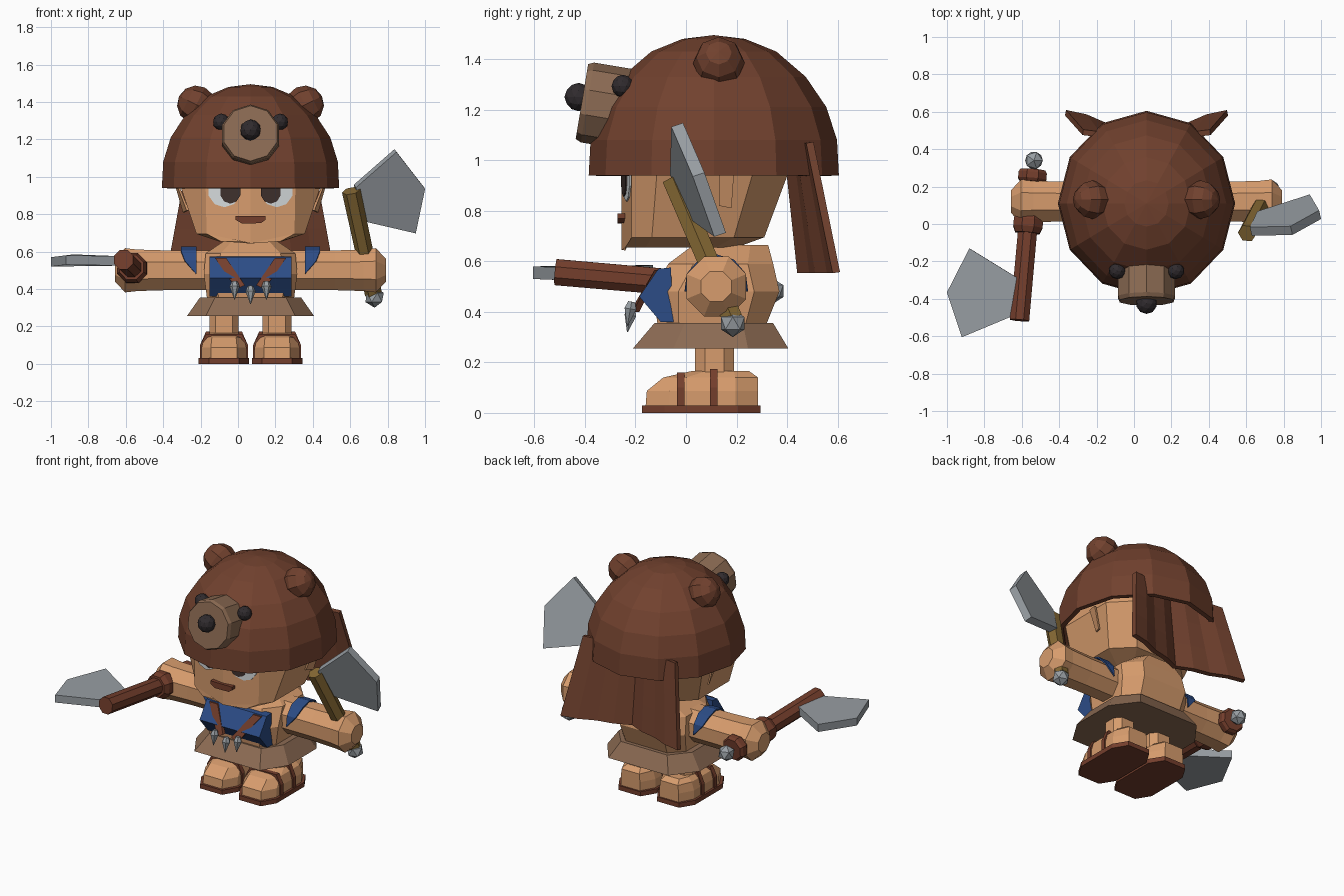
import bpy, bmesh, math
from mathutils import Vector as V

cube = bpy.data.objects.get("Cube")
if cube:
    bpy.data.objects.remove(cube)

CX = 0.067  # body centre line


def material(name, r, g, b):
    m = bpy.data.materials.new(name)
    m.use_nodes = True
    lin = [((c / 255 + 0.055) / 1.055) ** 2.4 for c in (r, g, b)] + [1]
    m.diffuse_color = lin
    m.node_tree.nodes["Principled BSDF"].inputs["Base Color"].default_value = lin
    return m


FUR = material("fur brown", 113, 65, 46)
LEATHER = material("leather red brown", 116, 62, 44)
SKIN = material("skin", 215, 156, 109)
TAN = material("tan hide", 140, 107, 83)
BLUE = material("blue cloth", 44, 76, 134)
DARK = material("near black", 48, 43, 46)
WHITE = material("eye white", 212, 217, 219)
STEEL = material("steel", 152, 158, 163)
WOOD = material("yellow wood", 134, 105, 52)
PUPIL = material("dark brown", 62, 48, 45)


def finish(name, bm, mat):
    bmesh.ops.remove_doubles(bm, verts=bm.verts, dist=1e-5)
    bmesh.ops.recalc_face_normals(bm, faces=bm.faces)
    me = bpy.data.meshes.new(name)
    bm.to_mesh(me)
    bm.free()
    me.materials.append(mat)
    ob = bpy.data.objects.new(name, me)
    bpy.context.collection.objects.link(ob)
    return ob


def loft(name, rings, mat, caps=True, closed=True):
    """Skin a list of point rings."""
    bm = bmesh.new()
    rows = [[bm.verts.new(p) for p in ring] for ring in rings]
    n = len(rows[0])
    for a, b in zip(rows, rows[1:]):
        for i in range(n if closed else n - 1):
            j = (i + 1) % n
            bm.faces.new((a[i], a[j], b[j], b[i]))
    if caps:
        bm.faces.new(rows[0])
        bm.faces.new(rows[-1])
    return finish(name, bm, mat)


def prism(name, pts, offset, mat):
    pts = [V(p) for p in pts]
    return loft(name, [pts, [p + V(offset) for p in pts]], mat)


def rod(name, p0, p1, stations, mat, n=8):
    """Round bar from p0 to p1; stations are (fraction, radius)."""
    p0, p1 = V(p0), V(p1)
    d = (p1 - p0).normalized()
    u = d.cross(V((0, 0, 1)) if abs(d.z) < 0.9 else V((1, 0, 0))).normalized()
    w = d.cross(u)
    turn = [2 * math.pi * (i + 0.5) / n for i in range(n)]
    return loft(name, [[p0.lerp(p1, t) + (u * math.cos(a) + w * math.sin(a)) * r for a in turn]
                       for t, r in stations], mat)


def ball(name, at, r, mat, sub=2, axis=None):
    bm = bmesh.new()
    if axis:
        bmesh.ops.create_uvsphere(bm, u_segments=8, v_segments=6, radius=r)
        bmesh.ops.transform(bm, matrix=V(axis).to_track_quat('Z', 'Y').to_matrix().to_4x4(), verts=bm.verts)
    else:
        bmesh.ops.create_icosphere(bm, subdivisions=sub, radius=r)
    bmesh.ops.translate(bm, verts=bm.verts, vec=at)
    return finish(name, bm, mat)


def plan(z, hw, y0, y1, fw, bw, dy, x=CX, drop=0, bow=0):
    """Horizontal chamfered ring with a middle point at the front."""
    half = [(fw, y0 + bow), (hw, y0 + dy), (hw, y1 - dy), (bw, y1)]
    return ([V((x, y0, z - drop))] + [V((x + a, b, z)) for a, b in half]
            + [V((x - a, b, z)) for a, b in reversed(half)])


def thicken(ob, t, offset=-1):
    m = ob.modifiers.new("thickness", 'SOLIDIFY')
    m.thickness, m.offset = t, offset


# Head
loft("head", [plan(.655, .17, -.24, .2, .16, .1, .08, drop=.012),
              plan(.695, .29, -.255, .31, .235, .17, .12, drop=.05, bow=.04),
              plan(.95, .375, -.255, .405, .24, .24, .14, bow=.04),
              plan(1.2, .3, -.2, .36, .2, .2, .14, bow=.03)], SKIN)


# Face plates follow the two front planes of the head
def face_plate(name, s, x, z, rx, rz, mat, lift):
    pts = []
    for i in range(10):
        a = 2 * math.pi * (i + .5) / 10
        px = x + rx * math.cos(a)
        pts.append((CX + s * px, -.255 + px / 6 - lift, z + rz * math.sin(a)))
    prism(name, pts, (0, .008, 0), mat)


for s in (-1, 1):
    face_plate("eye", s, .14, .925, .088, .088, WHITE, .006)
    face_plate("pupil", s, .108, .92, .056, .064, PUPIL, .011)
    # Side ear
    prism("ear", [(CX + s * .33, .13, .82), (CX + s * .35, .18, .81),
                  (CX + s * .39, .19, .95), (CX + s * .38, .13, .95)], (s * .012, 0, 0), SKIN)
prism("mouth", [(CX + x, -.272, z) for x, z in
                ((-.08, .79), (.08, .79), (.08, .77), (.055, .752), (-.045, .75), (-.08, .77))],
      (0, .04, 0), LEATHER)

# Bear hood: faceted dome
dome = [(.94, 1), (1.08, .985), (1.21, .9), (1.33, .735), (1.43, .5), (1.48, .25), (1.495, 0)]
hood = loft("hood", [[V((CX + .474 * r * math.sin(i * math.pi / 6), .11 + .495 * r * math.cos(i * math.pi / 6), z))
                      for i in range(12)] for z, r in dome], FUR, caps=False)
thicken(hood, .03)

# Hood features
rod("snout", (CX, -.1, 1.18), (CX, -.412, 1.232), [(0, .16), (.93, .16), (1, .15)], TAN, 10)
ball("snout_nose", (CX, -.425, 1.25), .056, DARK)
for s in (-1, 1):
    ball("hood_eye", (CX + s * .157, -.25, 1.293), .045, DARK)
    ball("hood_ear", (CX + s * .29, .13, 1.385), .103, FUR, axis=(s, 0, .5))

# Pelt hanging from the back of the hood
rows = []
for k in range(4):
    t = k / 3
    rows.append([V((CX + u / 4 * (.34 + .093 * t),
                    .4 + .055 * t + abs(u) / 4 * (.09 + .05 * t) + .012 * (u % 2),
                    1.07 - .515 * t)) for u in range(-4, 5)])
thicken(loft("pelt", rows, FUR, caps=False, closed=False), .03, 0)

# Torso
loft("torso", [plan(.33, .23, -.11, .31, .17, .15, .08),
               plan(.48, .25, -.13, .37, .18, .16, .1),
               plan(.59, .24, -.07, .345, .16, .15, .1),
               plan(.665, .13, .03, .325, .09, .09, .07)], SKIN)

# Chest cloth with a wedge-shaped front
prism("chest_cloth", [(CX - .22, y, z) for y, z in
                      ((-.06, .575), (-.11, .57), (-.185, .46), (-.1, .36), (-.05, .36))],
      (.44, 0, 0), BLUE)

# Necklace cords and teeth
for s in (-1, 1):
    prism("necklace_cord", [(CX + s * x, y, z) for x, y, z in
                            ((.19, -.125, .565), (.13, -.125, .565), (.03, -.21, .42), (.075, -.21, .4))],
          (0, .025, 0), LEATHER)
for dx, top in ((-.085, .44), (0, .415), (.085, .44)):
    rod("tooth", (CX + dx, -.215, top), (CX + dx, -.232, top - .095),
        [(0, .016), (.3, .027), (1, .002)], STEEL, 6)

# Hide skirt
loft("skirt", [plan(.255, .34, -.21, .405, .24, .22, .16),
               plan(.355, .27, -.125, .345, .19, .17, .12)], TAN)

for s in (-1, 1):
    # Legs and sandals
    fx = CX + s * .142
    loft("leg", [plan(z, .078, .035, .19, .045, .045, .04, x=fx) for z in (.12, .34)], SKIN)
    loft("foot", [plan(.025, .12, -.16, .285, .07, .07, .09, x=fx),
                  plan(.087, .12, -.155, .285, .07, .07, .09, x=fx),
                  plan(.14, .105, -.09, .285, .065, .065, .09, x=fx),
                  plan(.165, .075, .02, .25, .05, .05, .06, x=fx)], SKIN)
    loft("sole", [plan(z, .135, -.175, .295, .08, .08, .09, x=fx) for z in (0, .03)], LEATHER)
    for y, h in ((-.035, .16), (.095, .173)):
        prism("sandal_strap", [(fx + a * .128, y, z) for a, z in
                               ((-1, .02), (-1, .1), (-.75, h), (.75, h), (1, .1), (1, .02))],
              (0, .03, 0), LEATHER)

    # Arms ending in fists
    rod("arm", (CX + s * .18, .12, .5), (CX + s * .725, .12, .5),
        [(0, .115), (.5, .115), (.78, .12), (.9, .128), (1, .065)], SKIN)

    # Arm bands, tapering to a point at front and back
    band = [[], []]
    for i in range(7):
        a = math.pi * (i / 6 * 1.1 - .05)
        wide = .08 * min(1, 1.5 * math.sin(math.pi * i / 6)) + .002
        for row, x in zip(band, (.29, .29 + wide)):
            row.append(V((CX + s * x, .12 - .123 * math.cos(a), .5 + .123 * math.sin(a))))
    thicken(loft("arm_band", band, BLUE, caps=False, closed=False), .009, 0)


# Axe blades: flat outline thickened along its normal
def blade(name, pts, t):
    pts = [V(p) for p in pts]
    n = (pts[2] - pts[0]).cross(pts[3] - pts[1]).normalized() * t
    prism(name, [p - n / 2 for p in pts], n, STEEL)


# Raised axe in the left hand
rod("left_axe_handle", (.725, .185, .37), (.605, -.05, .925), [(0, .046), (1, .05)], WOOD, 6)
ball("left_axe_pommel", (.73, .185, .355), .055, STEEL, sub=1)
blade("left_axe_blade", [(.625, -.04, .95), (.842, -.035, 1.14), (.995, .05, .943),
                         (.945, .135, .705), (.665, .045, .77)], .05)

# Forward axe in the right hand
butt, tip = (-.54, .29, .487), (-.612, -.515, .557)
rod("right_axe_handle", butt, tip, [(0, .055), (1, .056)], LEATHER)
rod("right_axe_guard", butt, tip, [(.29, .072), (.33, .085), (.38, .085), (.42, .07)], LEATHER)
rod("right_axe_collar", butt, tip, [(0, .07), (.02, .082), (.06, .082), (.08, .07)], LEATHER)
ball("right_axe_pommel", (-.535, .34, .482), .053, STEEL, sub=1)
blade("right_axe_blade", [(-.62, -.29, .55), (-.88, -.13, .56), (-1, -.365, .545),
                          (-.92, -.605, .555), (-.62, -.48, .55)], .05)
